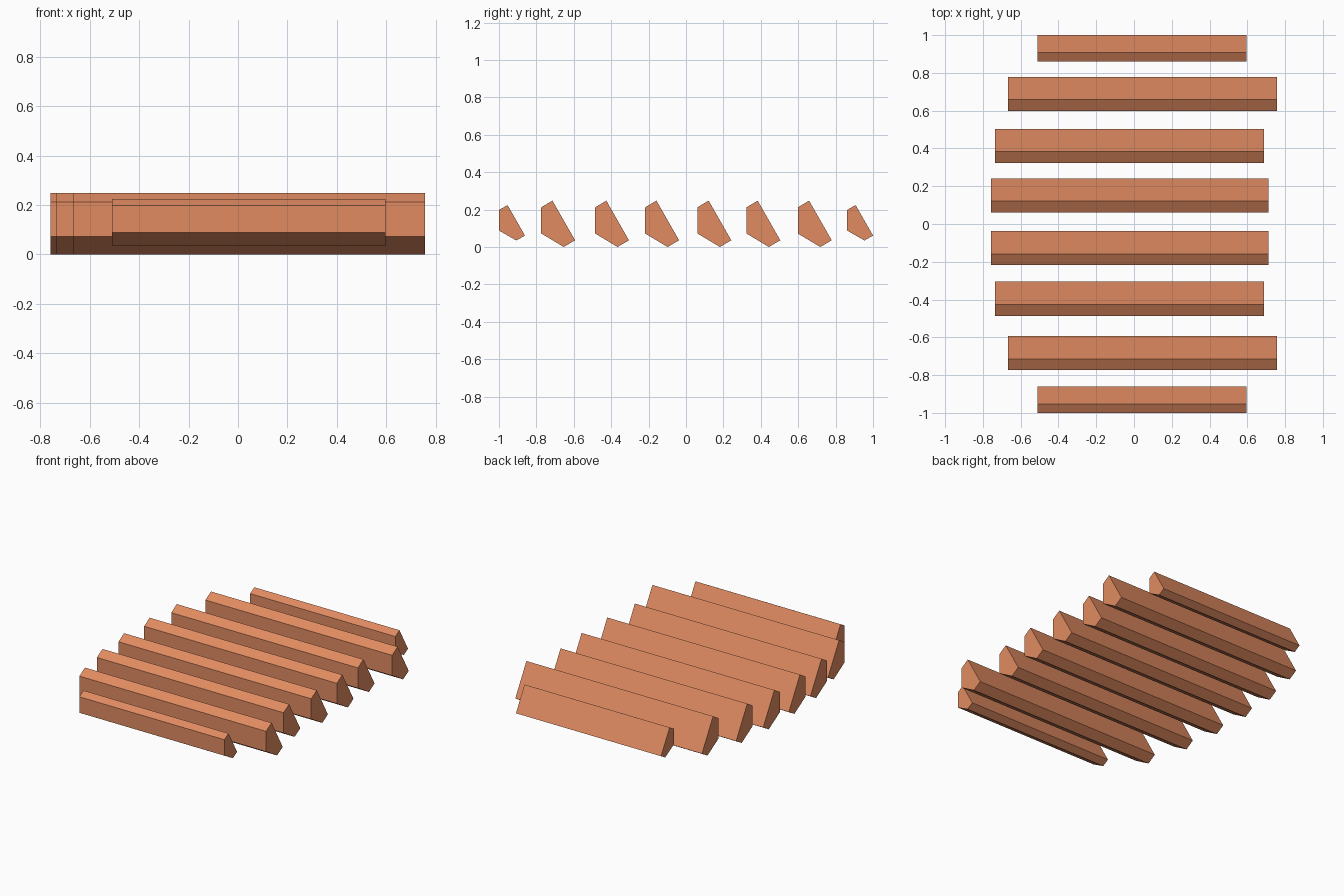
import bpy, bmesh

if "Cube" in bpy.data.objects:
    bpy.data.objects.remove(bpy.data.objects["Cube"])

wood = bpy.data.materials.new("terracotta_wood")
wood.diffuse_color = (0.75, 0.26, 0.12, 1)
wood.use_nodes = True
wood.node_tree.nodes["Principled BSDF"].inputs["Base Color"].default_value = wood.diffuse_color

# Cross-sections (y, z): tilted slat with one corner cut off upright
LARGE = [(0, 0.072), (0.12, 0.0), (0.181, 0.036), (0.06, 0.248), (0, 0.212)]
SMALL = [(0, 0.088), (0.093, 0.035), (0.139, 0.061), (0.046, 0.224), (0, 0.198)]


def slat(name, profile, y, x0, x1):
    """Extrude a cross-section along x from x0 to x1."""
    bm = bmesh.new()
    end = bm.faces.new([bm.verts.new((x0, y + py, pz)) for py, pz in profile])
    ext = bmesh.ops.extrude_face_region(bm, geom=[end], use_keep_orig=True)
    moved = [g for g in ext["geom"] if isinstance(g, bmesh.types.BMVert)]
    bmesh.ops.translate(bm, verts=moved, vec=(x1 - x0, 0, 0))
    bmesh.ops.recalc_face_normals(bm, faces=bm.faces)
    mesh = bpy.data.meshes.new(name)
    bm.to_mesh(mesh)
    bm.free()
    mesh.materials.append(wood)
    obj = bpy.data.objects.new(name, mesh)
    bpy.context.collection.objects.link(obj)


# Each pair: name, profile, front y, back y, x start, x end
pairs = [
    ("end_slat", SMALL, -1.0, 0.861, -0.51, 0.596),
    ("outer_slat", LARGE, -0.774, 0.598, -0.667, 0.756),
    ("middle_slat", LARGE, -0.486, 0.323, -0.735, 0.688),
    ("centre_slat", LARGE, -0.218, 0.061, -0.758, 0.711),
]
for name, profile, y_front, y_back, x0, x1 in pairs:
    slat("front_" + name, profile, y_front, x0, x1)
    slat("back_" + name, profile, y_back, x0, x1)
